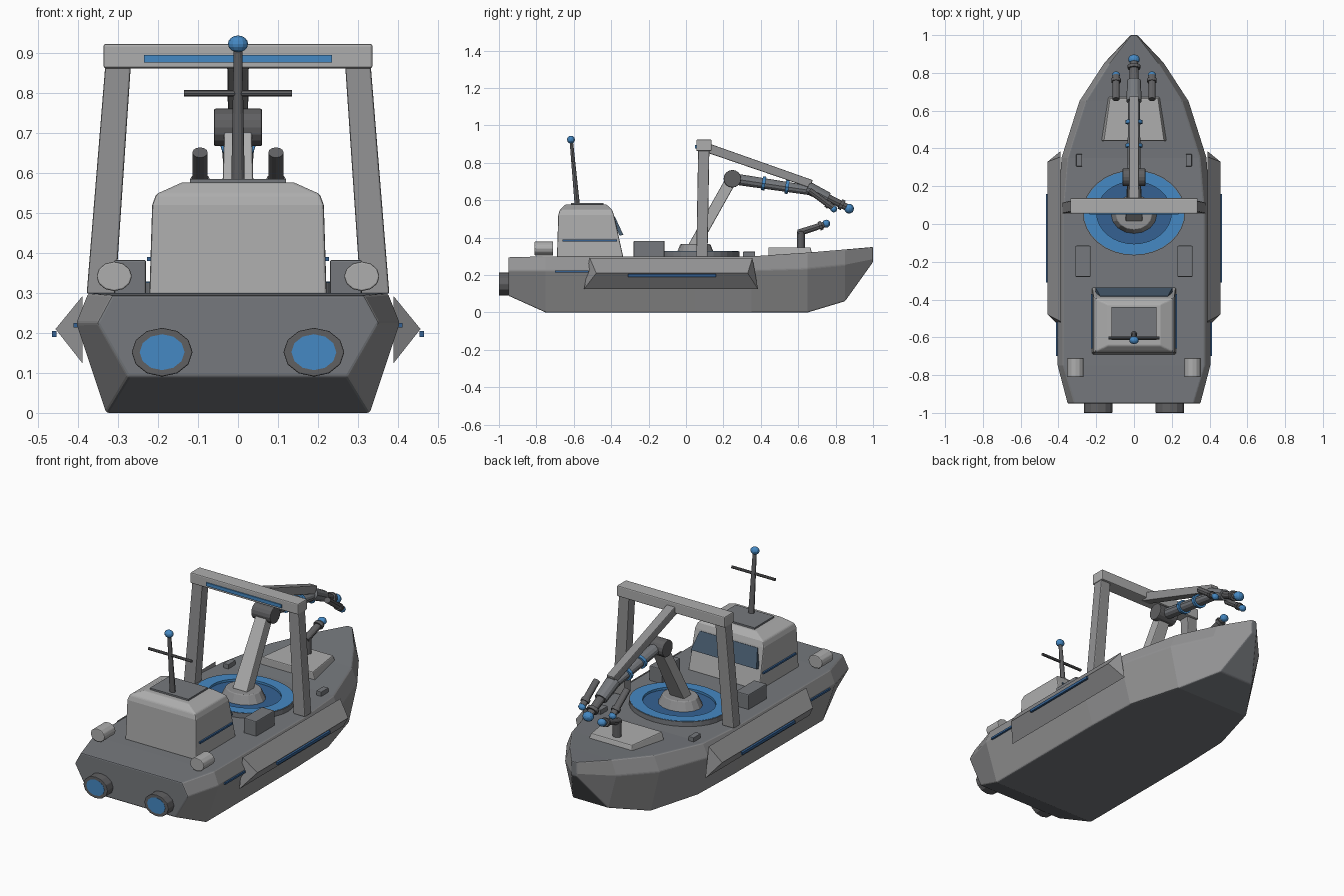
import bpy, bmesh, math
from mathutils import Vector, Matrix

if "Cube" in bpy.data.objects:
    bpy.data.objects.remove(bpy.data.objects["Cube"])


def material(name, rgb):
    m = bpy.data.materials.new(name)
    m.diffuse_color = (*rgb, 1)
    m.use_nodes = True
    m.node_tree.nodes["Principled BSDF"].inputs["Base Color"].default_value = m.diffuse_color
    return m


BLUE = material("blue", (0.06, 0.25, 0.55))
NAVY = material("navy", (0.035, 0.12, 0.29))
GLASS = material("glass", (0.06, 0.10, 0.15))
LIGHT = material("light_grey", (0.42, 0.42, 0.42))
MID = material("mid_grey", (0.29, 0.29, 0.295))
DECK = material("deck_grey", (0.18, 0.19, 0.205))
DARK = material("dark_grey", (0.115, 0.115, 0.12))


def finish(name, bm, mat=LIGHT, bevel=0):
    bmesh.ops.recalc_face_normals(bm, faces=bm.faces)
    me = bpy.data.meshes.new(name)
    bm.to_mesh(me)
    bm.free()
    ob = bpy.data.objects.new(name, me)
    bpy.context.collection.objects.link(ob)
    me.materials.append(mat)
    if bevel:
        mod = ob.modifiers.new("bevel", 'BEVEL')
        mod.width = bevel
        mod.segments = 2
        mod.limit_method = 'ANGLE'
    return ob


def loft(name, rings, mat=LIGHT, bevel=0, closed=False):
    """Skin a row of equal-length rings; cap the ends unless closed."""
    bm = bmesh.new()
    vs = [[bm.verts.new(p) for p in r] for r in rings]
    pairs = list(zip(vs, vs[1:])) + ([(vs[-1], vs[0])] if closed else [])
    n = len(vs[0])
    for a, b in pairs:
        for i in range(n):
            j = (i + 1) % n
            bm.faces.new((a[i], a[j], b[j], b[i]))
    if not closed:
        bm.faces.new(vs[0])
        bm.faces.new(vs[-1])
    return finish(name, bm, mat, bevel)


def rect(z, hx, y0, y1, x=0):
    return [(x - hx, y0, z), (x + hx, y0, z), (x + hx, y1, z), (x - hx, y1, z)]


def box(name, x, hx, y0, y1, z0, z1, mat=LIGHT, bevel=0):
    return loft(name, [rect(z0, hx, y0, y1, x), rect(z1, hx, y0, y1, x)], mat, bevel)


def rod(name, p, q, r, r2=None, sides=12, sx=1.2, mat=DARK, bevel=0):
    """Round bar between two points, widened in x by sx."""
    p, q = Vector(p), Vector(q)
    bm = bmesh.new()
    bmesh.ops.create_cone(bm, cap_ends=True, segments=sides, radius1=r,
                          radius2=r if r2 is None else r2, depth=(q - p).length)
    rot = (q - p).to_track_quat('Z', 'Y').to_matrix().to_4x4()
    bm.transform(Matrix.Translation((p + q) / 2) @ Matrix.Diagonal((sx, 1, 1, 1)) @ rot)
    return finish(name, bm, mat, bevel)


def ball(name, c, r, mat=BLUE):
    bm = bmesh.new()
    bmesh.ops.create_uvsphere(bm, u_segments=12, v_segments=8, radius=r)
    bm.transform(Matrix.Translation(c) @ Matrix.Diagonal((1.2, 1, 1, 1)))
    return finish(name, bm, mat)


def bar(name, p, q, w0, t0, w1, t1, mat=LIGHT):
    """Square bar in the yz plane: half widths w (x) and half thickness t."""
    p, q = Vector(p), Vector(q)
    x = Vector((1, 0, 0))
    n = (q - p).cross(x).normalized()
    return loft(name, [[c - x * w - n * t, c + x * w - n * t, c + x * w + n * t, c - x * w + n * t]
                       for c, w, t in ((p, w0, t0), (q, w1, t1))], mat, 0.005)


# Hull: y, then (half width, z) of deck, chine and bottom
stations = [(-.95, .315, .295, .353, .225, .275, .09),
            (-.75, .375, .3, .405, .225, .33, 0),
            (.05, .375, .3, .405, .225, .33, 0),
            (.35, .35, .3, .385, .225, .32, 0),
            (.65, .255, .32, .29, .235, .235, 0),
            (.85, .13, .337, .16, .255, .11, .06),
            (1.0, .015, .35, .018, .285, .015, .27)]
hull = loft("hull", [[(-c, y, cz), (-b, y, bz), (-a, y, az), (a, y, az), (b, y, bz), (c, y, cz)]
                     for y, a, az, b, bz, c, cz in stations], MID, .006)
hull.data.materials.append(DECK)
for f in hull.data.polygons:        # deck, transom and bottom are darker
    f.material_index = int(abs(f.normal.x) < .2)

# Paired parts on both sides
for s, side in ((-1, "left"), (1, "right")):
    loft(f"sponson_{side}", [[(s * .39, y, .292), (s * .457, yo, .21), (s * .39, y2, .125)]
                             for y, yo, y2 in ((-.515, -.48, -.545), (.355, .33, .385))], MID)
    box(f"sponson_stripe_{side}", s * .46, .006, -.31, .16, .19, .205, NAVY)
    box(f"hull_stripe_{side}", s * .404, .008, -.70, -.52, .214, .225, NAVY)
    rod(f"nozzle_{side}", (s * .19, -1, .152), (s * .19, -.93, .152), .061, sx=1.25, bevel=.003)
    rod(f"nozzle_glow_{side}", (s * .19, -1.001, .152), (s * .19, -.97, .152), .045,
        sx=1.25, mat=BLUE)
    rod(f"canister_{side}", (s * .31, -.81, .342), (s * .31, -.71, .342), .037,
        mat=LIGHT, bevel=.004)
    box(f"deck_crate_{side}", s * .27, .04, -.28, -.115, .295, .383, DECK, .005)
    box(f"cleat_{side}", s * .29, .016, .305, .37, .295, .325, DECK, .003)
    box(f"cabin_stripe_{side}", s * .220, .008, -.66, -.37, .38, .39, NAVY)
    # Gantry leg, leaning inward
    loft(f"gantry_leg_{side}", [rect(.298, .036, .055, .115, s * .343),
                                rect(.875, .032, .065, .125, s * .30)], MID, .005)
    # Side claw of the arm
    rod(f"claw_{side}", (s * .095, .66, .652), (s * .095, .785, .56), .016)
    rod(f"claw_collar_{side}", (s * .095, .752, .583), (s * .095, .768, .572), .021)
    ball(f"claw_tip_{side}", (s * .095, .79, .553), .018)

# Cabin with bevelled roof and raked glass
loft("cabin", [rect(.295, .222, -.69, -.335), rect(.52, .215, -.683, -.385),
               rect(.548, .205, -.675, -.395), rect(.577, .14, -.645, -.425)], LIGHT, .006)
box("roof_plate", 0, .12, -.615, -.44, .574, .586, DECK)
loft("windscreen", [[(-w, y, z), (w, y, z), (w, y - .02, z - .004), (-w, y - .02, z - .004)]
                    for w, y, z in ((.205, -.335, .415), (.18, -.38, .512))], GLASS)

# Mast
rod("mast", (0, -.582, .58), (0, -.613, .915), .014, .009)
rod("mast_crossbar", (-.135, -.603, .8), (.135, -.603, .8), .008, sides=8, sx=1)
ball("mast_light", (0, -.615, .924), .021)

# Gantry beam
box("gantry_beam", 0, .337, .055, .137, .863, .924, LIGHT, .006)
box("gantry_stripe", 0, .235, .049, .06, .877, .896, BLUE)


def hoop(name, profile, mat):
    loft(name, [[(1.2 * r * math.cos(a), .06 + r * math.sin(a), z) for r, z in profile]
                for a in (math.tau * i / 32 for i in range(32))], mat, 0, True)


# Turntable: floor, grey rim, blue track and centre
rod("turntable_floor", (0, .06, .295), (0, .06, .316), .20, sides=32, mat=NAVY)
hoop("turntable_rim", [(.167, .30), (.226, .30), (.226, .327), (.167, .327)], DECK)
hoop("turntable_track", [(.165, .31), (.222, .31), (.222, .3285), (.165, .3285)], BLUE)
rod("pedestal", (0, .05, .31), (0, .05, .365), .103, .08, sides=16, mat=MID, bevel=.004)

# Crane arm: lower arm, elbow, boom and stay
bar("lower_arm", (0, .04, .35), (0, .245, .715), .045, .03, .034, .03)
rod("elbow", (-.06, .248, .715), (.06, .248, .715), .047, sides=16, sx=1, bevel=.004)
rod("boom", (0, .25, .715), (0, .68, .65), .03, .025, mat=DECK)
for i, (y, z) in enumerate(((.415, .69), (.54, .671))):
    rod(f"boom_band_{i + 1}", (0, y - .009, z + .0014), (0, y + .009, z - .0014), .037, mat=BLUE)
bar("stay_beam", (0, .10, .885), (0, .67, .687), .027, .025, .024, .022, MID)
rod("hand", (0, .65, .668), (0, .76, .612), .034, .03, mat=DECK)
rod("finger", (0, .75, .617), (0, .865, .56), .021, .018)
rod("finger_collar", (0, .823, .581), (0, .84, .572), .028)
ball("finger_tip", (0, .872, .555), .026)

# Foredeck mount with water cannon
loft("cannon_platform", [[(-a, .44, z), (a, .44, z), (b, y1, z), (-b, y1, z)]
                         for a, b, y1, z in ((.175, .142, .68, .295), (.16, .128, .665, .348))],
     LIGHT, .005)
rod("cannon_post", (0, .615, .34), (0, .615, .435), .021, bevel=.003)
rod("cannon_barrel", (0, .60, .425), (0, .745, .472), .018, .016)
rod("cannon_collar", (0, .712, .461), (0, .728, .467), .024)
ball("cannon_tip", (0, .75, .475), .021)
